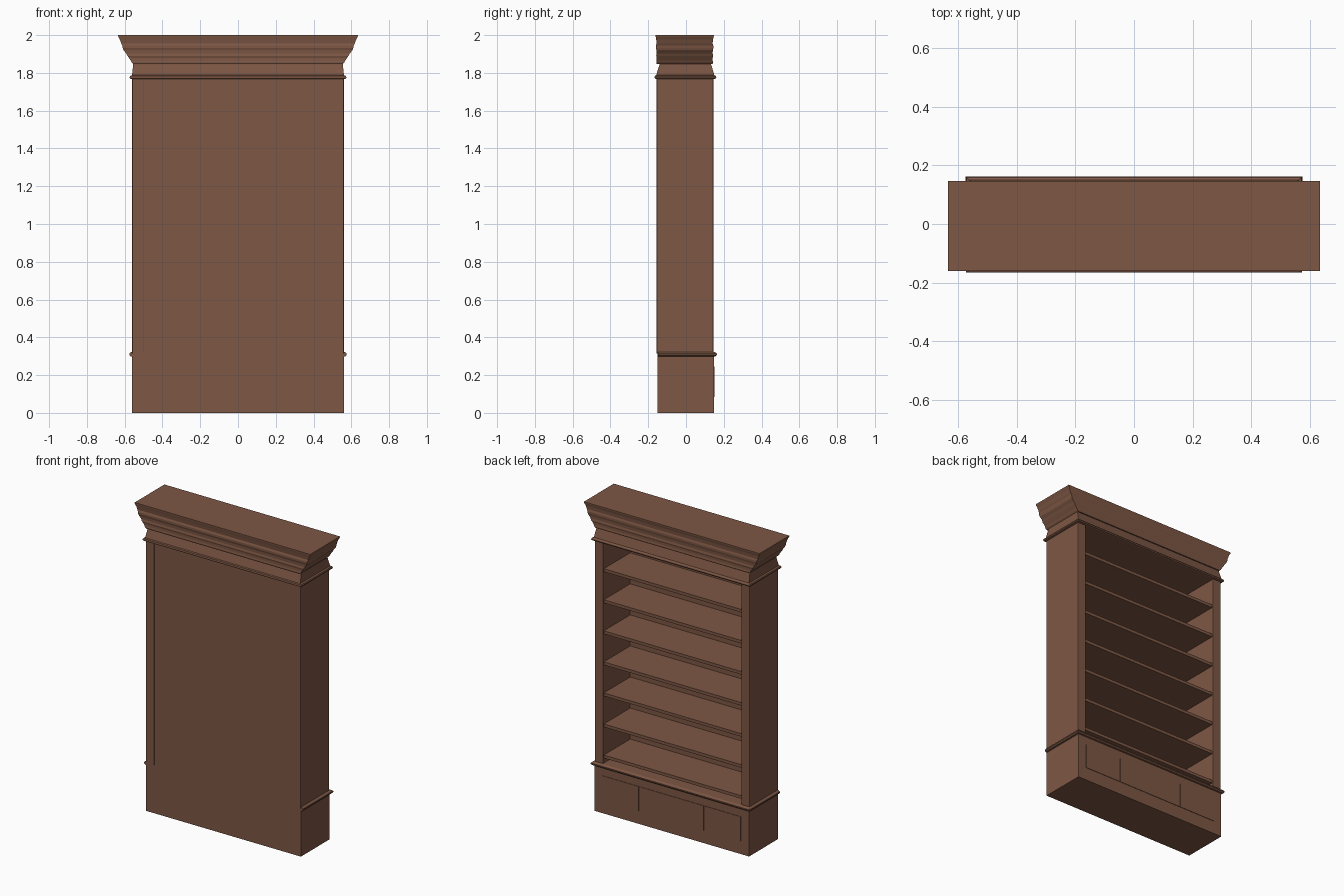
import bpy, bmesh

wood = bpy.data.materials.new("brown_wood")
wood.diffuse_color = (0.205, 0.095, 0.058, 1)


def finish(name, bm):
    bmesh.ops.recalc_face_normals(bm, faces=bm.faces[:])
    mesh = bpy.data.meshes.new(name)
    bm.to_mesh(mesh)
    bm.free()
    mesh.materials.append(wood)
    ob = bpy.data.objects.new(name, mesh)
    bpy.context.collection.objects.link(ob)
    return ob


def box(name, x0, x1, y0, y1, z0, z1, bevel=0):
    bm = bmesh.new()
    bmesh.ops.create_cube(bm, size=1)
    for v in bm.verts:
        v.co.x = x0 + (v.co.x + 0.5) * (x1 - x0)
        v.co.y = y0 + (v.co.y + 0.5) * (y1 - y0)
        v.co.z = z0 + (v.co.z + 0.5) * (z1 - z0)
    if bevel:
        upright = [e for e in bm.edges
                   if abs(e.verts[0].co.z - e.verts[1].co.z) > 0.5 * (z1 - z0)]
        bmesh.ops.bevel(bm, geom=upright, offset=bevel, segments=2,
                        profile=0.5, affect='EDGES')
    return finish(name, bm)


def loft(name, levels):
    """Stack rectangles given as (half width, y0, y1, z), closed at both ends."""
    bm = bmesh.new()
    rings = [[bm.verts.new(p) for p in
              ((-w, y0, z), (w, y0, z), (w, y1, z), (-w, y1, z))]
             for w, y0, y1, z in levels]
    for a, b in zip(rings, rings[1:]):
        for i in range(4):
            j = (i + 1) % 4
            bm.faces.new((a[i], a[j], b[j], b[i]))
    bm.faces.new(rings[0])
    bm.faces.new(rings[-1])
    return finish(name, bm)


# Plinth with the moulding that runs round its sides and open face
box("base", -0.56, 0.56, -0.150, 0.148, 0, 0.318)
loft("base_moulding", [
    (0.560, -0.149, 0.148, 0.298), (0.569, -0.149, 0.157, 0.300),
    (0.575, -0.149, 0.163, 0.307), (0.575, -0.149, 0.163, 0.314),
    (0.569, -0.149, 0.157, 0.320), (0.562, -0.149, 0.150, 0.323)])

# Three shallow drawer fronts
for i, (a, b) in enumerate([(-0.50, -0.238), (-0.234, 0.234), (0.238, 0.50)]):
    box(f"drawer_front_{i + 1}", a, b, 0.140, 0.151, 0.085, 0.245)

# Side walls and closing panel
for side, s in (("left", -1), ("right", 1)):
    a, b = sorted((s * 0.50, s * 0.56))
    box(f"{side}_side", a, b, -0.155, 0.145, 0.315, 1.775, 0.004)
box("back_panel", -0.501, 0.501, -0.150, -0.138, 0.315, 1.775)

# Shelves
for i in range(7):
    z = 0.375 + i * 0.203
    box(f"shelf_{i + 1}", -0.501, 0.501, -0.140, 0.135, z - 0.02, z)

# Tapered frieze with its lower bead
loft("frieze", [
    (0.562, -0.157, 0.147, 1.767), (0.572, -0.165, 0.158, 1.770),
    (0.574, -0.166, 0.161, 1.777), (0.571, -0.165, 0.157, 1.784),
    (0.561, -0.158, 0.150, 1.788), (0.555, -0.140, 0.133, 1.845),
    (0.555, -0.140, 0.133, 1.852)])

# Stepped crown
loft("crown", [
    (0.555, -0.155, 0.141, 1.848), (0.563, -0.157, 0.143, 1.856),
    (0.568, -0.155, 0.141, 1.866), (0.578, -0.155, 0.141, 1.880),
    (0.585, -0.158, 0.144, 1.890), (0.592, -0.155, 0.141, 1.903),
    (0.606, -0.156, 0.142, 1.920), (0.610, -0.160, 0.145, 1.932),
    (0.612, -0.160, 0.145, 1.944), (0.618, -0.155, 0.141, 1.956),
    (0.626, -0.158, 0.143, 1.978), (0.634, -0.161, 0.147, 1.993),
    (0.635, -0.161, 0.147, 2.0)])
